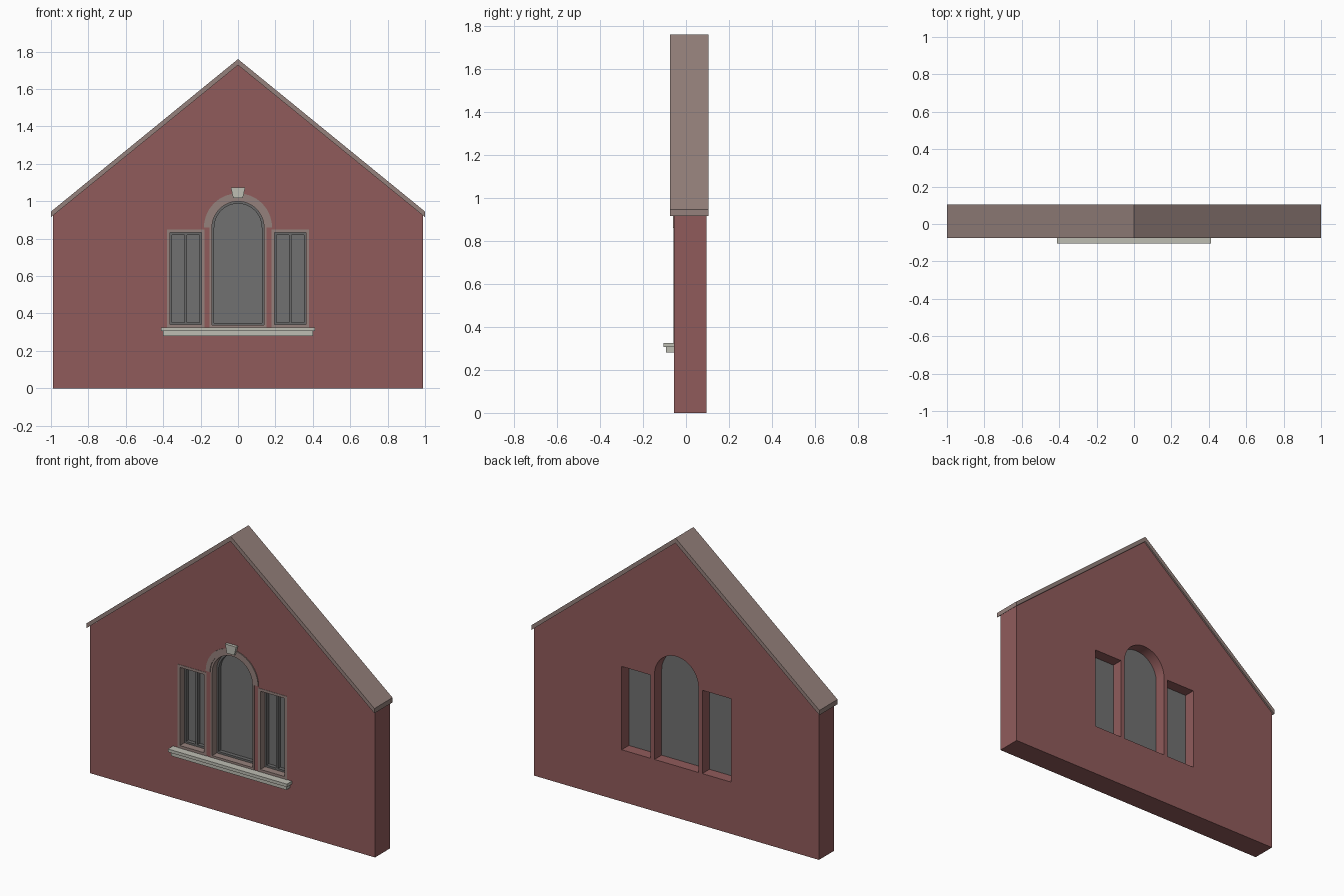
import bpy, bmesh
from math import sin, cos, pi
from mathutils import Matrix

cube = bpy.data.objects.get("Cube")
if cube:
    bpy.data.objects.remove(cube, do_unlink=True)


def material(name, color):
    m = bpy.data.materials.new(name)
    m.use_nodes = True
    m.diffuse_color = (*color, 1)
    for n in m.node_tree.nodes:
        if n.type == 'BSDF_PRINCIPLED':
            n.inputs["Base Color"].default_value = (*color, 1)
    return m


BRICK = material("red brick", (0.28, 0.105, 0.105))
COPING = material("brown stone", (0.30, 0.22, 0.20))
STONE = material("pale stone", (0.51, 0.51, 0.45))
GREY = material("grey frame", (0.14, 0.14, 0.14))
GLASS = material("grey glass", (0.165, 0.165, 0.165))


def prism(name, loops, y0, y1, mat):
    """Fill x-z outlines (inner outlines become holes) and extrude from y0 to y1."""
    curve = bpy.data.curves.new(name, 'CURVE')
    curve.dimensions = '2D'
    curve.fill_mode = 'BOTH'
    curve.extrude = (y1 - y0) / 2
    for pts in loops:
        s = curve.splines.new('POLY')
        s.points.add(len(pts) - 1)
        for p, (x, z) in zip(s.points, pts):
            p.co = (x, z, 0, 1)
        s.use_cyclic_u = True
    tmp = bpy.data.objects.new(name + "_outline", curve)
    bpy.context.collection.objects.link(tmp)
    dg = bpy.context.evaluated_depsgraph_get()
    mesh = bpy.data.meshes.new_from_object(tmp.evaluated_get(dg))
    bpy.data.objects.remove(tmp, do_unlink=True)
    bpy.data.curves.remove(curve)
    mesh.transform(Matrix.Translation((0, (y0 + y1) / 2, 0)) @ Matrix.Rotation(pi / 2, 4, 'X'))
    bm = bmesh.new()
    bm.from_mesh(mesh)
    bmesh.ops.remove_doubles(bm, verts=bm.verts, dist=1e-5)
    bmesh.ops.recalc_face_normals(bm, faces=bm.faces)
    bm.to_mesh(mesh)
    bm.free()
    mesh.materials.clear()
    mesh.materials.append(mat)
    mesh.name = name
    ob = bpy.data.objects.new(name, mesh)
    bpy.context.collection.objects.link(ob)
    bpy.ops.object.select_all(action='DESELECT')
    ob.select_set(True)
    bpy.context.view_layer.objects.active = ob
    bpy.ops.object.shade_smooth_by_angle()
    return ob


def rect(x0, x1, z0, z1):
    return [(x0, z0), (x1, z0), (x1, z1), (x0, z1)]


SPRING = 0.86


def arc(r, n=28):
    return [(r * cos(pi * i / n), SPRING + r * sin(pi * i / n)) for i in range(n + 1)]


def arched(r, base):
    return [(-r, base), (r, base)] + arc(r)


def side(s, inset):
    a, b = sorted((s * (0.18 + inset), s * (0.38 - inset)))
    return rect(a, b, BASE + inset, 0.848 - inset)


BASE = 0.325
SIDES = ((1, "left"), (-1, "right"))

# Gabled wall with three openings, and its coping
prism("gable_wall", [[(-0.99, 0), (0.99, 0), (0.99, 0.923), (0, 1.73), (-0.99, 0.923)],
                     arched(0.152, BASE)] + [side(s, 0) for s, _ in SIDES],
      -0.055, 0.095, BRICK)
prism("roof_coping", [[(-1, 0.915), (0, 1.728), (1, 0.915), (1, 0.945), (0, 1.76), (-1, 0.945)]],
      -0.075, 0.105, COPING)

# Arched centre window
prism("center_trim", [arched(0.152, BASE), arched(0.139, BASE + 0.013)], -0.057, 0.01, COPING)
prism("center_frame", [arched(0.139, BASE + 0.013), arched(0.127, BASE + 0.025)], -0.012, 0.02, GREY)
prism("center_glass", [arched(0.152, BASE)], 0.012, 0.024, GLASS)

# Side windows, each with two sashes
for s, label in SIDES:
    prism(label + "_trim", [side(s, 0), side(s, 0.016)], -0.057, 0.01, COPING)
    c = s * 0.28
    z0, z1 = BASE + 0.028, 0.82
    panes = [rect(c - 0.073, c - 0.006, z0, z1), rect(c + 0.006, c + 0.073, z0, z1)]
    prism(label + "_sashes", [side(s, 0.016)] + panes, -0.012, 0.02, GREY)
    prism(label + "_glass", [side(s, 0)], 0.012, 0.024, GLASS)

# Arch surround and keystone
prism("arch_surround", [arc(0.182) + arc(0.152)[::-1]], -0.061, -0.05, COPING)
prism("keystone", [[(-0.026, 1.018), (0.026, 1.018), (0.038, 1.073), (-0.038, 1.073)]],
      -0.074, -0.05, STONE)

# Two-step window sill
prism("sill_top", [rect(-0.413, 0.413, 0.306, 0.325)], -0.105, -0.05, STONE)
prism("sill_base", [rect(-0.4, 0.4, 0.28, 0.306)], -0.092, -0.05, STONE)
